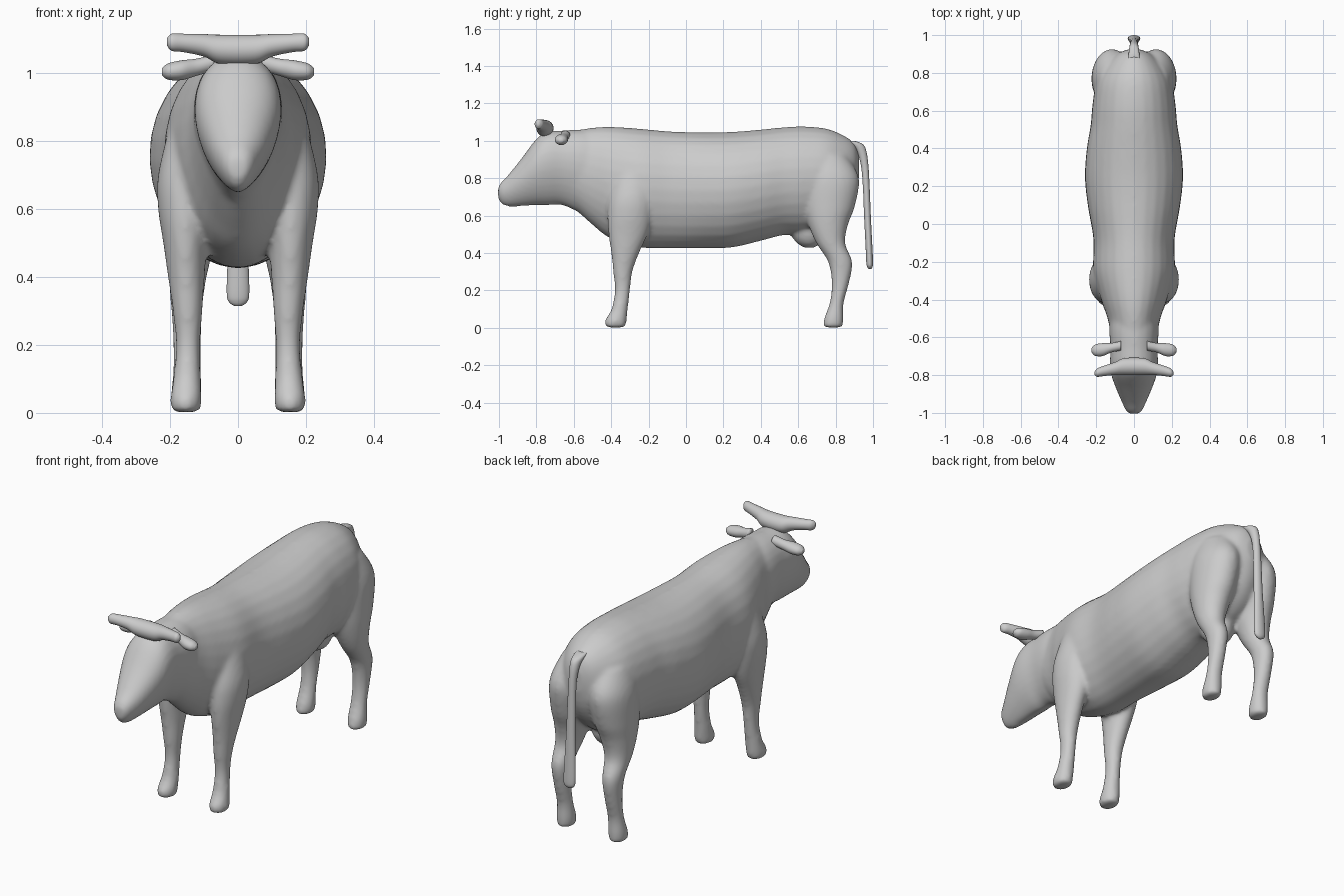
import bpy, bmesh
from math import sin, cos, pi

SEG, STEPS = 28, 5


def smooth_rows(rows):
    """Catmull-Rom interpolation between the given sections."""
    out = []
    for i in range(len(rows) - 1):
        p0, p1 = rows[max(i - 1, 0)], rows[i]
        p2, p3 = rows[i + 1], rows[min(i + 2, len(rows) - 1)]
        for s in range(STEPS):
            t = s / STEPS
            out.append([0.5 * (2 * b + (c - a) * t + (2 * a - 5 * b + 4 * c - d) * t * t
                               + (3 * b - a - 3 * c + d) * t ** 3)
                        for a, b, c, d in zip(p0, p1, p2, p3)])
    return out + [list(rows[-1])]


def loft(bm, rows, axis, side=1, skew=0.0):
    """Skin elliptical sections (x, y, z, radius a, radius b) lying across the axis."""
    rings = []
    for x, y, z, a, b in smooth_rows(rows):
        ring = []
        for k in range(SEG):
            t = 2 * pi * k / SEG
            u, v = a * cos(t) * (1 + skew * sin(t)), b * sin(t)
            off = {'x': (0, u, v), 'y': (u, 0, v), 'z': (u, v, 0)}[axis]
            ring.append(bm.verts.new(((x + off[0]) * side, y + off[1], z + off[2])))
        rings.append(ring)
    for r, q in zip(rings, rings[1:]):
        for k in range(SEG):
            n = (k + 1) % SEG
            bm.faces.new((r[k], r[n], q[n], q[k]))
    bm.faces.new(rings[0])
    bm.faces.new(rings[-1])


def finish(bm, name):
    bmesh.ops.recalc_face_normals(bm, faces=bm.faces)
    me = bpy.data.meshes.new(name)
    bm.to_mesh(me)
    bm.free()
    me.shade_smooth()
    ob = bpy.data.objects.new(name, me)
    bpy.context.collection.objects.link(ob)
    return ob


def profile(rows):
    """(y, bottom, top, half width) -> loft sections."""
    return [(0, y, (lo + hi) / 2, w, (hi - lo) / 2) for y, lo, hi, w in rows]


bm = bmesh.new()
# torso
loft(bm, profile([
    (-.62, .66, 1.05, .115), (-.5, .55, 1.07, .14), (-.4, .475, 1.075, .175),
    (-.25, .43, 1.065, .215), (-.08, .425, 1.05, .215), (.1, .425, 1.045, .245),
    (.25, .43, 1.048, .26), (.4, .465, 1.06, .25), (.52, .495, 1.072, .23),
    (.63, .5, 1.077, .22), (.75, .53, 1.065, .2), (.84, .6, 1.03, .15),
    (.9, .7, .985, .09), (.925, .8, .92, .03)]), 'y', skew=.05)
# neck and head
loft(bm, profile([
    (-1.005, .69, .75, .025), (-.988, .663, .778, .042), (-.95, .648, .818, .06),
    (-.88, .65, .905, .09), (-.8, .655, 1.01, .118), (-.74, .655, 1.05, .125),
    (-.66, .655, 1.055, .122), (-.56, .61, 1.06, .128), (-.46, .56, 1.05, .12)]),
    'y', skew=.22)
# udder
loft(bm, [(0, .64, .56, .08, .09), (0, .65, .5, .08, .09), (0, .655, .455, .06, .065),
          (0, .66, .428, .025, .03)], 'z')
# legs, left and right
front = [(.13, -.27, .85, .07, .10), (.15, -.29, .7, .085, .12), (.155, -.30, .6, .08, .12),
         (.155, -.31, .5, .065, .105), (.152, -.325, .4, .054, .075),
         (.148, -.338, .3, .044, .052), (.147, -.34, .2, .036, .041),
         (.15, -.355, .1, .041, .044), (.153, -.375, .04, .046, .058),
         (.153, -.376, .002, .042, .052)]
hind = [(.10, .74, .92, .08, .12), (.115, .77, .8, .105, .155), (.125, .765, .65, .10, .138),
        (.135, .76, .55, .085, .106), (.145, .775, .45, .065, .077),
        (.15, .825, .35, .05, .065), (.15, .825, .235, .042, .046),
        (.15, .805, .13, .041, .038), (.152, .79, .05, .046, .052),
        (.153, .786, .002, .042, .052)]
for side in (1, -1):
    loft(bm, front, 'z', side)
    loft(bm, hind, 'z', side)

# fuse everything into one skin
body = finish(bm, "body")
rm = body.modifiers.new("fuse", 'REMESH')
rm.mode = 'VOXEL'
rm.voxel_size = .011
rm.use_smooth_shade = True
sm = body.modifiers.new("soften", 'SMOOTH')
sm.factor = .5
sm.iterations = 10

# horns: one bar from tip to tip
half = [(.05, -.755, 1.068, .045, .043), (.1, -.765, 1.08, .034, .033),
        (.16, -.778, 1.087, .027, .027), (.195, -.787, 1.089, .022, .025),
        (.209, -.79, 1.09, .008, .01)]
bm = bmesh.new()
loft(bm, [(-r[0],) + r[1:] for r in reversed(half)] + half, 'x')
finish(bm, "horns")

# ears
for side, name in ((1, "left_ear"), (-1, "right_ear")):
    bm = bmesh.new()
    loft(bm, [(.07, -.645, 1.03, .025, .025), (.12, -.655, 1.016, .025, .025),
              (.165, -.665, 1.007, .034, .029), (.205, -.668, 1.003, .03, .024),
              (.224, -.668, 1.002, .012, .01)], 'x', side)
    finish(bm, name)

# tail
bm = bmesh.new()
loft(bm, [(0, .86, 1.0, .03, .04), (0, .905, .982, .028, .04), (0, .937, .945, .024, .027),
          (0, .955, .87, .02, .02), (0, .964, .75, .022, .018), (0, .97, .6, .025, .018),
          (0, .978, .44, .031, .018), (0, .982, .35, .033, .018), (0, .983, .325, .026, .014),
          (0, .983, .314, .01, .006)], 'z')
finish(bm, "tail")
